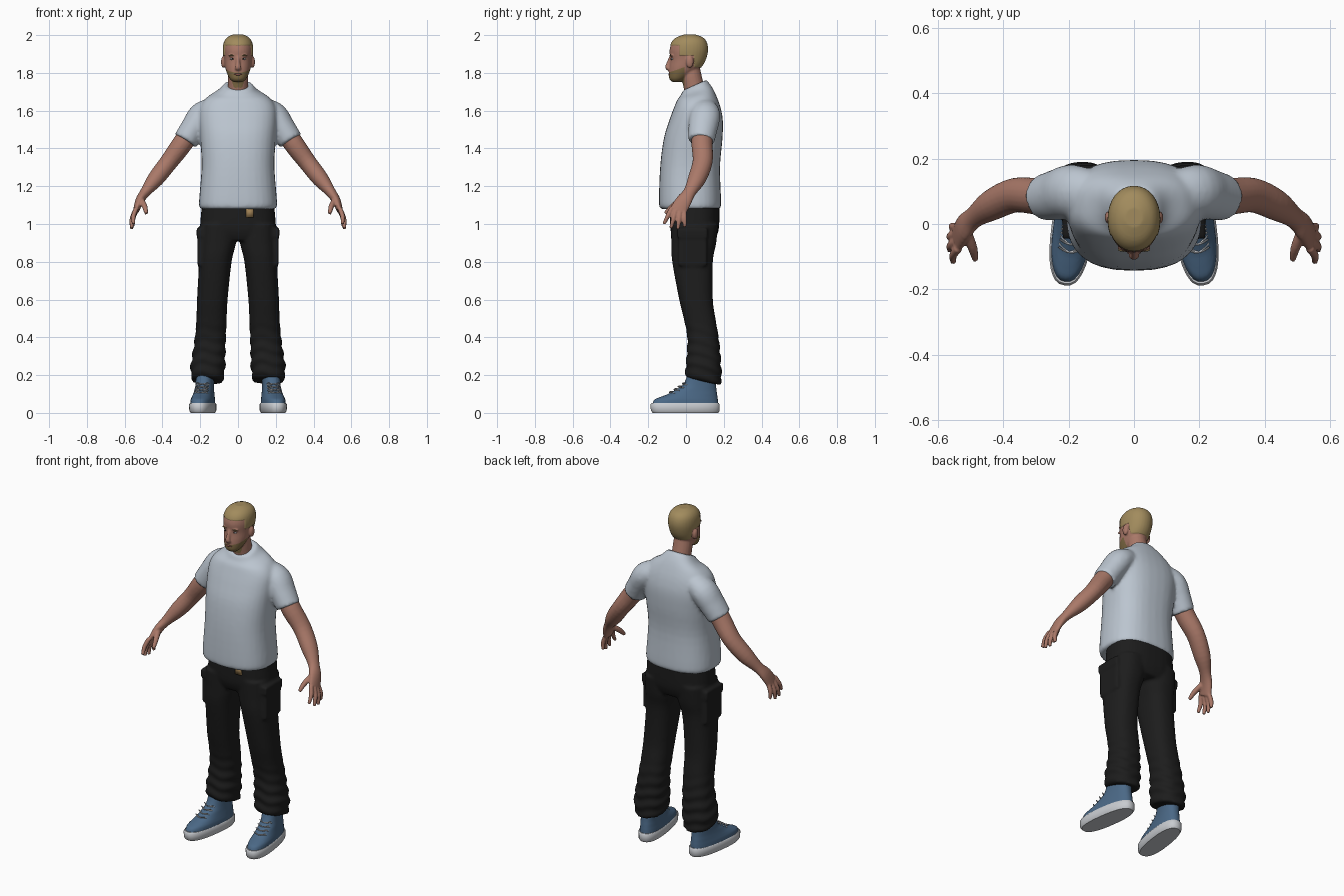
import bpy, bmesh, math
from mathutils import Vector, Matrix

if "Cube" in bpy.data.objects:
    bpy.data.objects.remove(bpy.data.objects["Cube"], do_unlink=True)


def material(name, *rgb):
    m = bpy.data.materials.new(name)
    m.use_nodes = True
    m.diffuse_color = (*rgb, 1)
    m.node_tree.nodes["Principled BSDF"].inputs["Base Color"].default_value = (*rgb, 1)
    return m


SKIN = material("skin", .40, .19, .14)
HAIR = material("blond hair", .36, .26, .11)
BEARD = material("beard", .22, .15, .06)
SHIRT = material("pale grey cotton", .50, .56, .63)
BLACK = material("black denim", .012, .012, .012)
BLUE = material("blue canvas", .07, .14, .24)
WHITE = material("white rubber", .58, .60, .63)
TAN = material("tan leather", .35, .22, .09)
EYE = material("eye white", .5, .5, .52)
LIP = material("lips", .27, .10, .08)


# ---- helpers ----
def spline(rows, k=4):
    """Catmull-Rom interpolation between rows of numbers."""
    out = []
    for i in range(len(rows) - 1):
        p = [rows[max(0, min(len(rows) - 1, j))] for j in range(i - 1, i + 3)]
        for j in range(k):
            t = j / k
            out.append([b + .5 * t * (c - a + t * (2*a - 5*b + 4*c - d + t * (3*b - 3*c + d - a)))
                        for a, b, c, d in zip(*p)])
    return out + [rows[-1]]


def oval(c, u, v, n, sides=32):
    def f(w):
        return math.copysign(abs(w) ** (2 / n), w)
    return [c + u * f(math.cos(a)) + v * f(math.sin(a))
            for a in (2 * math.pi * i / sides for i in range(sides))]


def loft(bm, rings):
    vs = [[bm.verts.new(p) for p in r] for r in rings]
    n = len(vs[0])
    faces = [bm.faces.new((a[i], a[(i+1) % n], b[(i+1) % n], b[i]))
             for a, b in zip(vs, vs[1:]) for i in range(n)]
    faces += [bm.faces.new(vs[0][::-1]), bm.faces.new(vs[-1])]
    bmesh.ops.recalc_face_normals(bm, faces=faces)


def stack(bm, rows, n=2.3, s=1, k=4):
    """Level rings: z, centre x, front y, back y, half width, tilt."""
    loft(bm, [oval(Vector((s * x, (f + b) / 2, z)), Vector((w, 0, 0)),
                   Vector((0, (b - f) / 2, tilt * (b - f) / 2)), n)
              for z, x, f, b, w, tilt in spline(rows, k)])


def tube(bm, rows, s=1, k=4, sides=20, ref=(0, 1, 0)):
    """Rings across a path: x, y, z, half thickness, half breadth along ref."""
    rows = spline(rows, k)
    rings = []
    for i, (x, y, z, a, b) in enumerate(rows):
        t = (Vector(rows[min(i+1, len(rows)-1)][:3]) - Vector(rows[max(i-1, 0)][:3])).normalized()
        v = Vector(ref)
        v = (v - t * v.dot(t)).normalized()
        ring = oval(Vector((x, y, z)), t.cross(v) * a, v * b, 2, sides)
        rings.append([Vector((s * p.x, p.y, p.z)) for p in ring])
    loft(bm, rings)


def ball(bm, c, r):
    bmesh.ops.create_uvsphere(bm, u_segments=20, v_segments=12, radius=1,
                              matrix=Matrix.Translation(c) @ Matrix.Diagonal((*r, 1)))


def box(bm, c, r):
    bmesh.ops.create_cube(bm, size=2, matrix=Matrix.Translation(c) @ Matrix.Diagonal((*r, 1)))


def finish(name, bm, *mats, voxel=0, smooth=4):
    me = bpy.data.meshes.new(name)
    bm.to_mesh(me)
    bm.free()
    ob = bpy.data.objects.new(name, me)
    bpy.context.collection.objects.link(ob)
    if voxel:
        m = ob.modifiers.new("fuse", "REMESH")
        m.mode, m.voxel_size = "VOXEL", voxel
        m = ob.modifiers.new("soften", "SMOOTH")
        m.factor, m.iterations = .5, smooth
        dg = bpy.context.evaluated_depsgraph_get()
        ob.data = bpy.data.meshes.new_from_object(ob.evaluated_get(dg))
        ob.modifiers.clear()
    ob.data.materials.clear()
    for m in mats:
        ob.data.materials.append(m)
    ob.data.shade_smooth()
    return ob


def cut(bm, co, no):
    bmesh.ops.bisect_plane(bm, geom=bm.verts[:] + bm.edges[:] + bm.faces[:],
                           plane_co=co, plane_no=no)


# ---- shirt with sleeves ----
bm = bmesh.new()
stack(bm, [(1.08, 0, -.132, .178, .198, 0), (1.11, 0, -.143, .186, .207, 0),
           (1.3, 0, -.137, .180, .193, 0), (1.45, 0, -.118, .193, .200, 0),
           (1.55, 0, -.088, .195, .207, 0), (1.62, 0, -.062, .182, .20, 0),
           (1.67, 0, -.045, .160, .165, .1), (1.705, 0, -.028, .135, .105, .3),
           (1.735, 0, -.018, .108, .075, .45)], 2.5)
for s in (-1, 1):
    tube(bm, [(.13, .095, 1.61, .06, .07), (.19, .1, 1.575, .072, .082),
              (.235, .09, 1.51, .068, .078), (.279, .08, 1.44, .066, .07)], s)
finish("shirt", bm, SHIRT, voxel=.01, smooth=5)

# ---- arms and hands ----
for s, side in ((1, "left"), (-1, "right")):
    bm = bmesh.new()
    tube(bm, [(.23, .09, 1.52, .05, .055), (.295, .085, 1.425, .054, .056), (.365, .088, 1.33, .048, .053),
              (.435, .058, 1.24, .044, .048), (.49, .02, 1.17, .028, .034),
              (.52, -.01, 1.125, .023, .042), (.54, -.042, 1.07, .016, .045)], s)
    for root, tip in (((.538, -.075, 1.085), (.553, -.117, 1.0)),
                      ((.545, -.055, 1.07), (.563, -.08, .978)),
                      ((.545, -.032, 1.065), (.563, -.043, .973)),
                      ((.54, -.01, 1.07), (.555, -.006, .985))):
        mid = [(a + b) / 2 + d for a, b, d in zip(root, tip, (.008, 0, 0))]
        tube(bm, [(*root, .013, .013), (*mid, .0125, .0125), (*tip, .009, .009)], s)
    tube(bm, [(.515, -.02, 1.13, .016, .018), (.495, -.07, 1.095, .015, .015),
              (.485, -.11, 1.055, .01, .01)], s)
    finish(side + "_arm", bm, SKIN, voxel=.005, smooth=4)

# ---- trousers: hips, legs, cargo pockets ----
bm = bmesh.new()
stack(bm, [(1.12, 0, -.085, .178, .19, 0), (1.0, 0, -.085, .176, .20, 0),
           (.95, 0, -.078, .168, .196, 0), (.91, 0, -.06, .15, .17, 0)], 2.5)
for s in (-1, 1):
    stack(bm, [(1.0, .105, -.08, .17, .095, 0), (.9, .107, -.078, .16, .096, 0),
               (.8, .12, -.073, .142, .086, 0), (.6, .136, -.036, .142, .081, 0),
               (.5, .14, -.012, .156, .080, 0), (.4, .146, .008, .172, .082, 0),
               (.3, .155, .004, .182, .087, 0), (.24, .16, .0, .186, .092, -.1),
               (.2, .161, -.003, .188, .086, -.15), (.168, .16, .004, .184, .08, -.18)], 2.4, s)
    box(bm, (s * .192, .035, .875), (.022, .075, .095))
    box(bm, (s * .194, .035, .955), (.025, .08, .025))
pants = finish("trousers", bm, BLACK, voxel=.009, smooth=4)
for v in pants.data.vertices:    # soft cloth folds towards the hems
    fade = max(0, min(1, (.5 - v.co.z) / .2))
    v.co += v.normal * .004 * fade * math.sin(v.co.z * 95 + v.co.y * 30 + math.sin(v.co.x * 40))

bm = bmesh.new()
box(bm, (.063, -.086, 1.06), (.02, .005, .025))
finish("belt_end", bm, TAN)

# ---- shoes ----
for s, side in ((1, "left"), (-1, "right")):
    place = Matrix.Diagonal((s, 1, 1, 1)) @ Matrix.Translation((.186, 0, 0)) @ Matrix.Rotation(math.radians(8), 4, "Z")

    def shoe_part(name, bm, *mats):
        bm.transform(place)
        bmesh.ops.recalc_face_normals(bm, faces=bm.faces)
        ob = finish(side + name, bm, *mats)
        bpy.context.view_layer.objects.active = ob
        ob.select_set(True)
        bpy.ops.object.shade_smooth_by_angle(angle=math.radians(45))
        ob.select_set(False)

    bm = bmesh.new()
    stack(bm, [(0, 0, -.178, .172, .057, 0), (.012, 0, -.188, .18, .064, 0),
               (.045, 0, -.19, .18, .065, 0), (.052, 0, -.184, .175, .06, 0)], 2.5, k=1)
    shoe_part("_sole", bm, WHITE)

    bm = bmesh.new()
    stack(bm, [(.045, 0, -.181, .172, .06, 0), (.07, 0, -.168, .170, .058, 0),
               (.085, 0, -.135, .168, .055, 0), (.1, 0, -.095, .166, .052, 0),
               (.12, 0, -.06, .163, .049, 0), (.15, 0, -.015, .16, .047, 0),
               (.21, 0, .012, .155, .047, 0)], 2.4)
    cut(bm, (0, -.105, 0), (0, 1, 0))
    for f in bm.faces:
        f.material_index = int(f.calc_center_median().y < -.105)
    shoe_part("_shoe_upper", bm, BLUE, WHITE)

    bm = bmesh.new()
    for y, z in ((-.088, .104), (-.064, .119), (-.042, .134), (-.02, .149)):
        for d in (-1, 1):
            tube(bm, [(-.034 * d, y + .024, z, .003, .003), (0, y, z + .004, .003, .003),
                      (.034 * d, y + .012, z + .01, .003, .003)], k=3, sides=6)
    shoe_part("_laces", bm, WHITE)

# ---- head, neck, nose and ears ----
bm = bmesh.new()
stack(bm, [(1.752, 0, -.072, -.03, .025, 0), (1.768, 0, -.088, .0, .043, 0),
           (1.80, 0, -.091, .045, .059, 0), (1.83, 0, -.089, .078, .068, 0),
           (1.87, 0, -.084, .102, .073, 0), (1.92, 0, -.087, .114, .078, 0),
           (1.96, 0, -.075, .108, .073, 0), (1.985, 0, -.05, .088, .056, 0),
           (2.0, 0, -.01, .05, .028, 0)], 2.1)
tube(bm, [(0, .052, 1.66, .075, .06), (0, .045, 1.71, .056, .055), (0, .03, 1.78, .054, .053),
          (0, .02, 1.84, .05, .05)])
tube(bm, [(0, -.078, 1.888, .009, .009), (0, -.092, 1.85, .011, .012),
          (0, -.098, 1.828, .016, .012), (0, -.086, 1.817, .014, .008)])
for s in (-1, 1):
    ball(bm, (s * .077, .02, 1.858), (.013, .02, .032))
    ball(bm, (s * .03, -.073, 1.892), (.022, .012, .006))
head = finish("head", bm, SKIN, HAIR, BEARD, voxel=.005, smooth=3)
bm = bmesh.new()
bm.from_mesh(head.data)
jaw = Vector((0, -.35, 1))
cut(bm, (0, -.09, 1.802), jaw)
for z in (1.945, 1.892, 1.83):
    cut(bm, (0, 0, z), (0, 0, 1))
for y in (-.035, .042, -.008):
    cut(bm, (0, y, 0), (0, 1, 0))
for f in bm.faces:
    f.smooth = True
    x, y, z = f.calc_center_median()
    if z > 1.945 or (z > 1.892 and y > -.035) or (z > 1.83 and y > .042 and abs(x) < .077):
        f.material_index = 1
    elif z > 1.72 and y < -.008 and jaw.dot(Vector((x, y + .09, z - 1.802))) < 0:
        f.material_index = 2
# Raise the hair a little above the scalp
bm.normal_update()
for v in bm.verts:
    if all(f.material_index == 1 for f in v.link_faces):
        v.co += v.normal * .003
bm.to_mesh(head.data)
bm.free()

# ---- face details ----
for name, mat, c, r in (("eye", EYE, (.029, -.071, 1.874), (.013, .009, .0055)),
                        ("iris", BLACK, (.029, -.078, 1.874), (.0045, .0035, .0045)),
                        ("eyebrow", BEARD, (.031, -.079, 1.893), (.018, .006, .0035))):
    bm = bmesh.new()
    for s in (-1, 1):
        ball(bm, (s * c[0], c[1], c[2]), r)
    finish(name + "s", bm, mat)
bm = bmesh.new()
ball(bm, (0, -.087, 1.792), (.021, .007, .006))
finish("mouth", bm, LIP)
